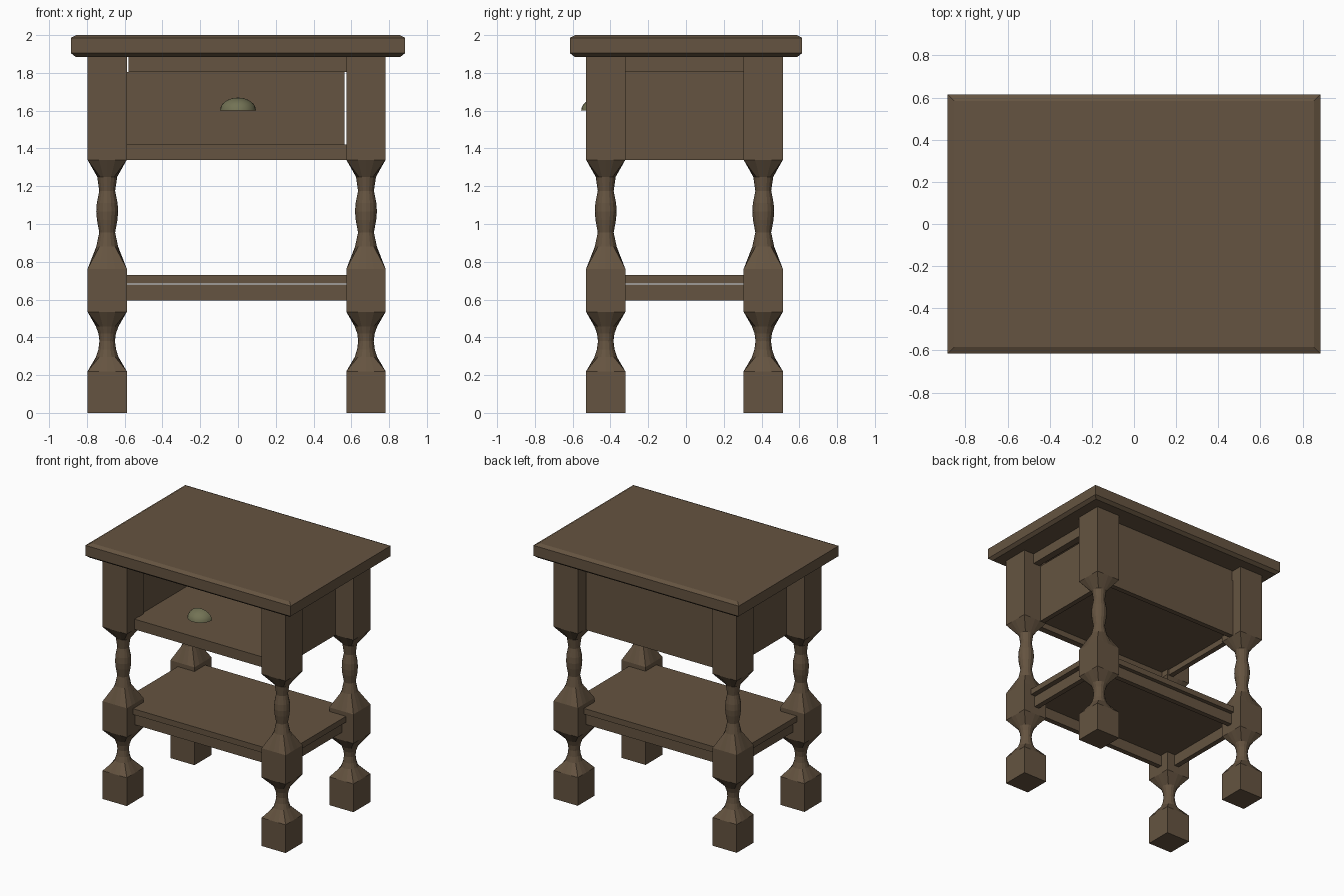
import bpy, bmesh, math

if "Cube" in bpy.data.objects:
    bpy.data.objects.remove(bpy.data.objects["Cube"])

OX, OY = -0.0075, -0.008      # base sits a hair off the table top's centre
LX, LY, LW = 0.685, 0.417, 0.104   # leg centres and half width


def material(name, col):
    m = bpy.data.materials.new(name)
    m.diffuse_color = (*col, 1)
    m.use_nodes = True
    m.node_tree.nodes["Principled BSDF"].inputs["Base Color"].default_value = m.diffuse_color
    return m


WOOD = material("dark_wood", (0.13, 0.088, 0.052))
BRASS = material("aged_brass", (0.17, 0.17, 0.09))


def finish(name, bm, mat):
    bmesh.ops.recalc_face_normals(bm, faces=bm.faces)
    me = bpy.data.meshes.new(name)
    bm.to_mesh(me)
    bm.free()
    me.materials.append(mat)
    ob = bpy.data.objects.new(name, me)
    bpy.context.collection.objects.link(ob)
    return ob


def box(name, x0, x1, y0, y1, z0, z1, mat=WOOD):
    bm = bmesh.new()
    bmesh.ops.create_cube(bm, size=1)
    for v in bm.verts:
        v.co.x = x0 + (v.co.x + .5) * (x1 - x0)
        v.co.y = y0 + (v.co.y + .5) * (y1 - y0)
        v.co.z = z0 + (v.co.z + .5) * (z1 - z0)
    return finish(name, bm, mat)


def loft(name, rings, mat=WOOD):
    bm = bmesh.new()
    loops = [[bm.verts.new(p) for p in r] for r in rings]
    n = len(loops[0])
    for a, b in zip(loops, loops[1:]):
        for i in range(n):
            j = (i + 1) % n
            bm.faces.new((a[i], a[j], b[j], b[i]))
    bm.faces.new(loops[0])
    bm.faces.new(loops[-1])
    return finish(name, bm, mat)


# Table top with chamfered edges
def rect(hx, hy, z):
    return [(-hx, -hy, z), (hx, -hy, z), (hx, hy, z), (-hx, hy, z)]


loft("table_top", [rect(.86, .59, 1.885), rect(.885, .615, 1.905),
                   rect(.885, .615, 1.985), rect(.855, .585, 2.0)])

# Turned legs: square blocks (S) joined by round turnings
S = None
PROFILE = [(0, S), (.22, S), (.295, .06), (.335, .047), (.38, .041), (.42, .046),
           (.458, .06), (.535, S), (.762, S), (.88, .058), (.955, .042), (1.02, .054),
           (1.065, .058), (1.11, .055), (1.175, .042), (1.25, .053), (1.34, S), (1.89, S)]
SEG = 16


def leg(name, cx, cy):
    rings = []
    for z, r in PROFILE:
        ring = []
        for i in range(SEG):
            a = 2 * math.pi * i / SEG
            c, s = math.cos(a), math.sin(a)
            k = r if r else LW / max(abs(c), abs(s))
            ring.append((cx + k * c, cy + k * s, z))
        rings.append(ring)
    return loft(name, rings)


for sx, xn in ((-1, "left"), (1, "right")):
    for sy, yn in ((-1, "front"), (1, "back")):
        leg(f"{yn}_{xn}_leg", OX + sx * LX, OY + sy * LY)

IX, IY = LX - LW, LY - LW     # inner faces of the legs

# Rails along the sides, under the top and under the shelf, plus recessed side panels
for s, n in ((-1, "left"), (1, "right")):
    def side(name, d0, d1, z0, z1):
        a, b = sorted((OX + s * d0, OX + s * d1))
        box(f"{n}_{name}", a, b, OY - IY, OY + IY, z0, z1)
    side("upper_rail", .645, .70, 1.805, 1.885)
    side("panel", .595, .635, 1.34, 1.805)
    side("shelf_rail", .65, .69, .595, .68)

# Rails along the front and back (upper ones leave a slim gap at the left)
for s, n in ((-1, "front"), (1, "back")):
    def cross(name, x0, x1, d0, d1, z0, z1):
        a, b = sorted((OY + s * d0, OY + s * d1))
        box(f"{n}_{name}", OX + x0, OX + x1, a, b, z0, z1)
    cross("upper_rail", -IX + .008, IX, .385, .435, 1.805, 1.885)
    cross("shelf_rail", -IX, IX, .38, .42, .595, .68)
    if s < 0:
        cross("lower_rail", -IX, IX, .375, .425, 1.34, 1.42)
    else:
        cross("panel", -IX, IX - .01, .395, .435, 1.34, 1.805)

# Compartment floor and lower shelf
box("compartment_floor", OX - .6, OX + .6, OY - .4, OY + .4, 1.385, 1.418)
box("lower_shelf", OX - .725, OX + .725, OY - .445, OY + .445, .685, .73)

# Cup handle: quarter ellipsoid
bm = bmesh.new()
bmesh.ops.create_uvsphere(bm, u_segments=24, v_segments=12, radius=1)
for no in ((0, 0, -1), (0, 1, 0)):
    bmesh.ops.bisect_plane(bm, geom=bm.verts[:] + bm.edges[:] + bm.faces[:], dist=1e-4,
                           plane_co=(0, 0, 0), plane_no=no, clear_outer=True)
for v in bm.verts:
    v.co = (v.co.x * .095, -.455 + v.co.y * .1, 1.602 + v.co.z * .067)
handle = finish("cup_handle", bm, BRASS)
for p in handle.data.polygons:
    p.use_smooth = True
